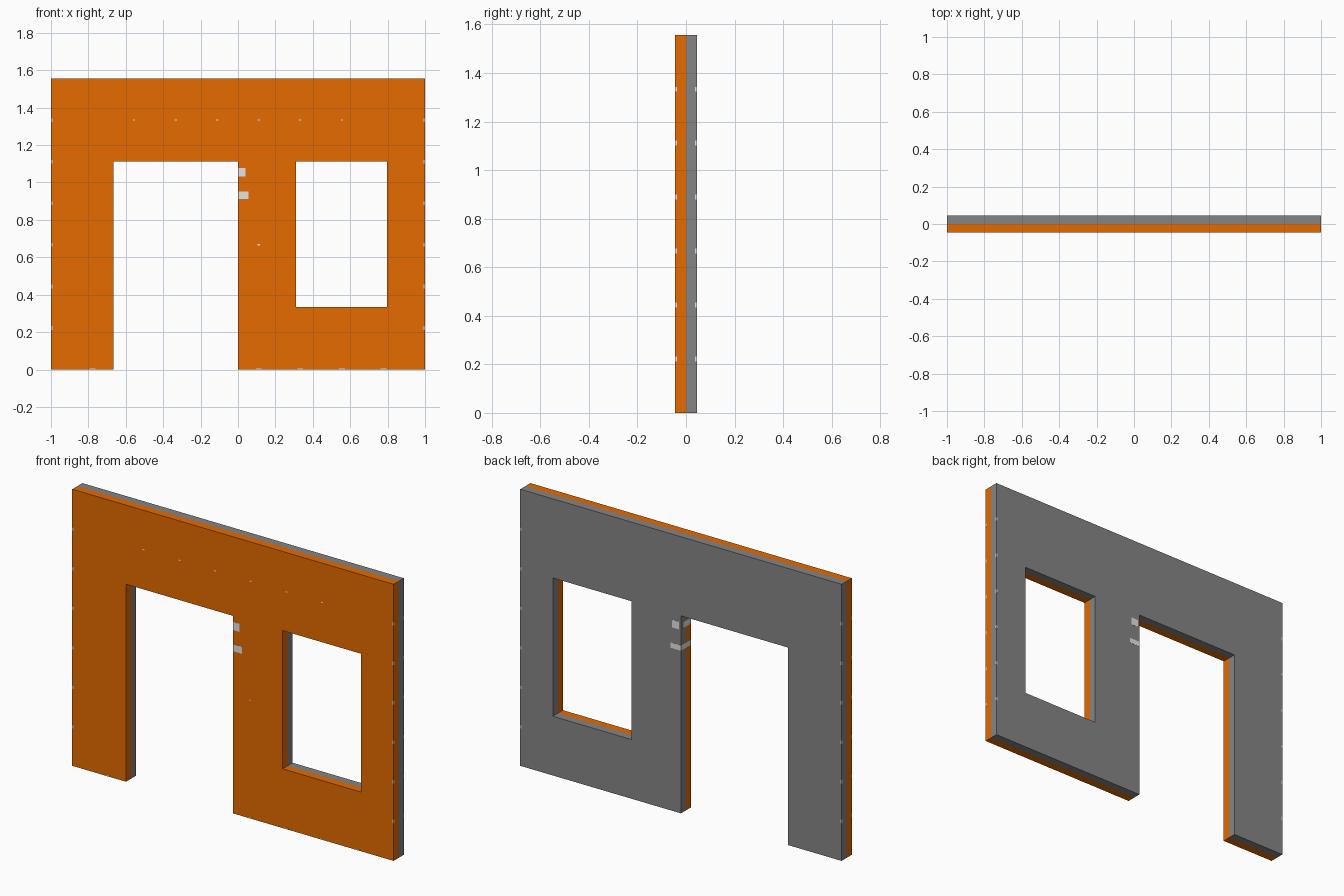
import bpy, bmesh

if "Cube" in bpy.data.objects:
    bpy.data.objects.remove(bpy.data.objects["Cube"])

def material(name, rgb):
    m = bpy.data.materials.new(name)
    m.diffuse_color = (*rgb, 1)
    m.use_nodes = True
    m.node_tree.nodes["Principled BSDF"].inputs["Base Color"].default_value = m.diffuse_color
    return m

ORANGE = material("orange paint", (0.78, 0.145, 0.0))
GREY = material("grey paint", (0.235, 0.235, 0.235))
PALE = material("pale plaster", (0.78, 0.78, 0.78))

# Grid lines of the wall: outer edges, door opening and window opening
XS = [-1, -0.665, 0, 0.309, 0.797, 1]
ZS = [0, 0.333, 1.111, 1.556]
OPEN = {(1, 0), (1, 1), (3, 1)}  # door cells and window cell
D = 0.045
T = 0.001

def finish(bm, name, mat):
    bmesh.ops.recalc_face_normals(bm, faces=bm.faces)
    me = bpy.data.meshes.new(name)
    bm.to_mesh(me)
    bm.free()
    me.materials.append(mat)
    ob = bpy.data.objects.new(name, me)
    bpy.context.collection.objects.link(ob)

def wall_layer(name, y0, y1, mat):
    bm = bmesh.new()
    grid = {(i, k): bm.verts.new((x, y0, z))
            for i, x in enumerate(XS) for k, z in enumerate(ZS)}
    for i in range(len(XS) - 1):
        for k in range(len(ZS) - 1):
            if (i, k) not in OPEN:
                bm.faces.new([grid[c] for c in ((i, k), (i + 1, k), (i + 1, k + 1), (i, k + 1))])
    bmesh.ops.delete(bm, geom=[v for v in bm.verts if not v.link_faces], context='VERTS')
    ext = bmesh.ops.extrude_face_region(bm, geom=bm.faces[:], use_keep_orig=True)
    verts = [g for g in ext["geom"] if isinstance(g, bmesh.types.BMVert)]
    bmesh.ops.translate(bm, verts=verts, vec=(0, y1 - y0, 0))
    finish(bm, name, mat)

def boxes(name, items, mat):
    bm = bmesh.new()
    for lo, hi in items:
        vs = bmesh.ops.create_cube(bm, size=1)["verts"]
        for v in vs:
            v.co = [a + (c + 0.5) * (b - a) for a, b, c in zip(lo, hi, v.co)]
    finish(bm, name, mat)

# Two halves of the wall
wall_layer("front_wall", -D, 0, ORANGE)
wall_layer("back_wall", 0, D, GREY)

# Worn patches beside the door opening: front, back and jamb
boxes("front_patches", [((0, -D - T, 1.032), (0.041, -D + T, 1.078)),
                        ((0.003, -D - T, 0.913), (0.057, -D + T, 0.952))], PALE)
boxes("back_patches", [((0.012, D - T, 1.032), (0.055, D + T, 1.075)),
                       ((0, D - T, 0.915), (0.065, D + T, 0.945))], PALE)
boxes("jamb_patches", [((-T, -0.04, 1.035), (T, 0.03, 1.07)),
                       ((-T, -0.04, 0.915), (T, 0.04, 0.945))], PALE)

# Small pale pins on the front face
pins = [(x, 1.335) for x in (-0.556, -0.333, -0.111, 0.111, 0.333, 0.556)] + [(0.111, 0.667)]
boxes("front_pins", [((x - 0.006, -D - T, z - 0.003), (x + 0.006, -D + T, z + 0.003))
      for x, z in pins], PALE)

# Pale chips at regular heights on the corners of both ends
boxes("corner_chips", [((sx * 0.997 - 0.004, sy * 0.042 - 0.004, 0.2222 * k - 0.01),
                        (sx * 0.997 + 0.004, sy * 0.042 + 0.004, 0.2222 * k + 0.01))
      for sx in (-1, 1) for sy in (-1, 1) for k in range(1, 7)], PALE)

# Pale chips along the foot
boxes("foot_chips", [((x - 0.015, -D - T, 0), (x + 0.015, -D + T, 0.006))
      for x in (-0.778, 0.111, 0.333, 0.556, 0.778)], PALE)
